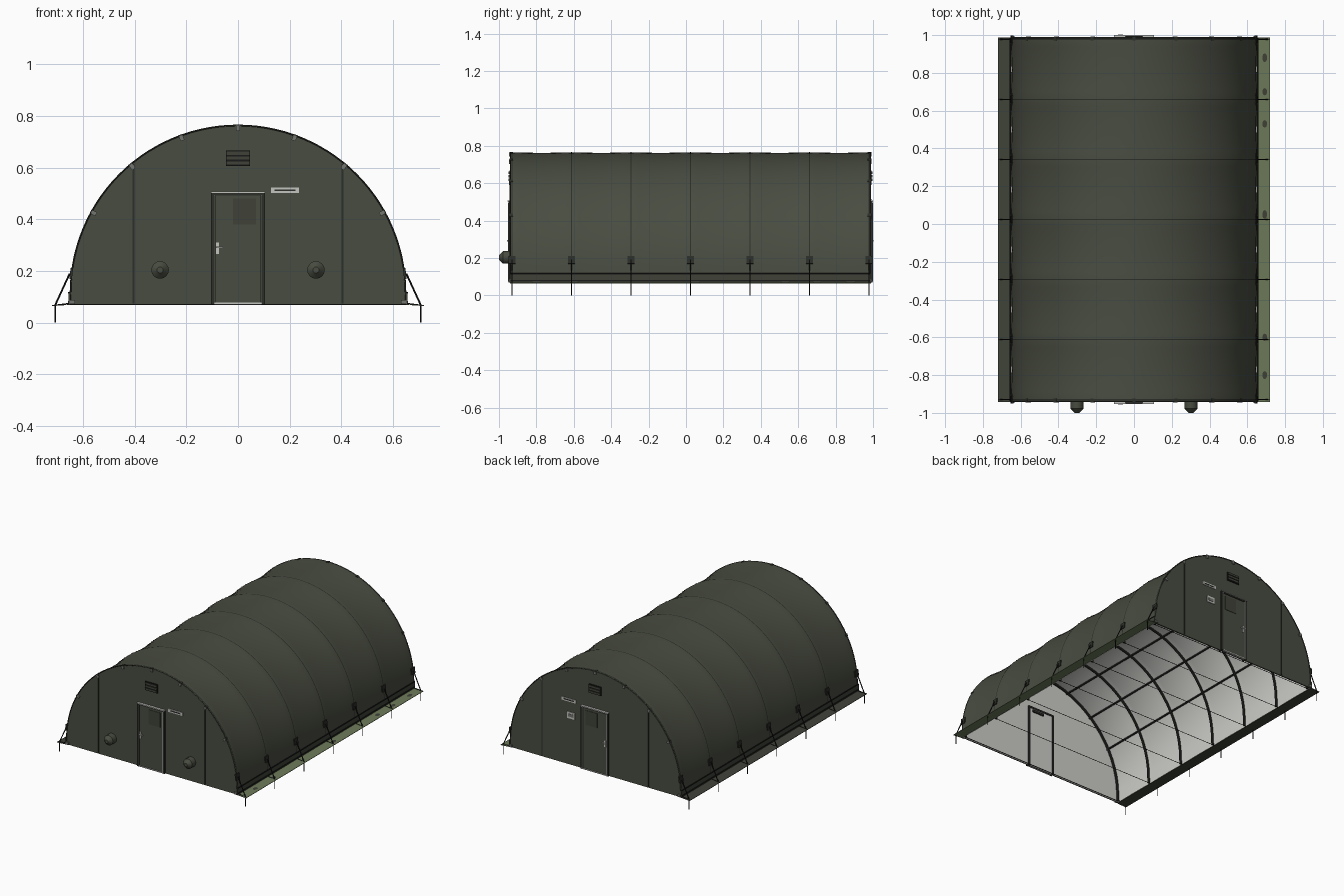
import bpy, bmesh, math, random
from mathutils import Vector

random.seed(4)
cube = bpy.data.objects.get("Cube")
if cube:
    bpy.data.objects.remove(cube, do_unlink=True)


def material(name, r, g, b):
    m = bpy.data.materials.new(name)
    m.use_nodes = True
    m.diffuse_color = (r, g, b, 1)
    bsdf = next(n for n in m.node_tree.nodes if n.type == 'BSDF_PRINCIPLED')
    bsdf.inputs["Base Color"].default_value = (r, g, b, 1)
    bsdf.inputs["Roughness"].default_value = 0.8
    return m


CANVAS = material("olive canvas", 0.066, 0.073, 0.052)
PANEL = material("dark olive panel", 0.05, 0.055, 0.04)
FRAME = material("dark frame", 0.025, 0.028, 0.022)
BLACK = material("black", 0.01, 0.01, 0.01)
LINER = material("pale liner", 0.62, 0.62, 0.59)
FLAP = material("light green", 0.15, 0.195, 0.10)
METAL = material("light metal", 0.55, 0.56, 0.53)
CLIP = material("grey clip", 0.17, 0.18, 0.16)

R, CZ, BASE = 0.65, 0.115, 0.07        # arch radius, arch centre, ground line
RIBS = [-0.93 + i * 0.318 for i in range(7)]
FRONT, BACK = -0.938, 0.985
ENDS = ((FRONT, -1, "front"), (BACK, 1, "back"))
SIDES = ((1, "left"), (-1, "right"))


def finish(name, bm, *mats, smooth=False):
    me = bpy.data.meshes.new(name)
    bm.to_mesh(me)
    bm.free()
    ob = bpy.data.objects.new(name, me)
    bpy.context.collection.objects.link(ob)
    for m in mats:
        me.materials.append(m)
    if smooth:
        bpy.context.view_layer.objects.active = ob
        bpy.ops.object.select_all(action='DESELECT')
        ob.select_set(True)
        bpy.ops.object.shade_smooth_by_angle(angle=math.radians(35))
    return ob


def box(name, centre, size, mat, tilt=0):
    bm = bmesh.new()
    bmesh.ops.create_cube(bm, size=1)
    bmesh.ops.scale(bm, vec=size, verts=bm.verts)
    ob = finish(name, bm, mat)
    ob.location = centre
    ob.rotation_euler.y = tilt
    return ob


def tube(name, points, radius, mat, sides=8):
    """Sweep a round section along a path."""
    pts = [Vector(p) for p in points]
    bm = bmesh.new()
    rings = []
    for i, p in enumerate(pts):
        d = (pts[min(i + 1, len(pts) - 1)] - pts[max(i - 1, 0)]).normalized()
        u = d.cross(Vector((0, 1, 0)) if abs(d.y) < 0.9 else Vector((1, 0, 0))).normalized()
        v = d.cross(u)
        turn = [2 * math.pi * k / sides for k in range(sides)]
        rings.append([bm.verts.new(p + radius * (math.cos(a) * u + math.sin(a) * v)) for a in turn])
    for a, b in zip(rings, rings[1:]):
        for k in range(sides):
            j = (k + 1) % sides
            bm.faces.new((a[k], a[j], b[j], b[k]))
    bm.faces.new(rings[0])
    bm.faces.new(rings[-1])
    bmesh.ops.recalc_face_normals(bm, faces=bm.faces)
    return finish(name, bm, mat, smooth=True)


def arch(offset=0, steps=56):
    """Arch outline with short upright legs, as (x, z) pairs."""
    r = R + offset
    pts = [(r * math.sin(a), CZ + r * math.cos(a))
           for a in (math.pi * (i / steps - 0.5) for i in range(steps + 1))]
    return [(-r - 0.003, BASE)] + pts + [(r + 0.003, BASE)]


def cover(name, offset, y_values, sag, mat, inward=False):
    """Fabric sheet over the arch, drawn in slightly between the ribs."""
    bm = bmesh.new()
    rows = []
    for y in y_values:
        u = ((y - RIBS[0]) / 0.318) % 1
        depth = sag * 4 * u * (1 - u)
        row = []
        for x, z in arch(offset):
            a = math.atan2(x, z - CZ)
            k = 1 - depth * (0.25 + 0.75 * abs(math.sin(2 * a)))
            row.append(bm.verts.new((x * k, y, CZ + (z - CZ) * k if z > CZ else z)))
        rows.append(row)
    for a, b in zip(rows, rows[1:]):
        for i in range(len(a) - 1):
            f = (a[i], b[i], b[i + 1], a[i + 1])
            bm.faces.new(f[::-1] if inward else f)
    return finish(name, bm, mat, smooth=True)


# Fabric cover and pale inner liner
ys = [-0.942] + [RIBS[0] + 0.318 * i / 8 for i in range(49)] + [0.99]
cover("outer_cover", 0, ys, 0.014, CANVAS)
cover("inner_liner", -0.006, ys[1:-1], 0.014, LINER, inward=True)

# Ribs inside, straps outside, straps across the ground
for i, y in enumerate(RIBS):
    inner_y = min(max(y, FRONT + 0.02), BACK - 0.02)
    tube(f"rib_{i}", [(x, inner_y, z) for x, z in arch(-0.016, 32)], 0.008, FRAME)
    cover(f"cover_strap_{i}", 0.0012, (y - 0.003, y + 0.003), 0, FRAME)
    box(f"ground_strap_{i}", (0, inner_y, BASE), (1.3, 0.003, 0.002), BLACK)

# Lengthwise poles, with clips where they meet the end walls
POLES = [math.radians(d) for d in (-61, -40, -20, 0, 20, 40, 61)]
for i, a in enumerate(POLES):
    px, pz = math.sin(a), math.cos(a)
    r = R - 0.018
    tube(f"pole_{i}", [(r * px, y, CZ + r * pz) for y in (FRONT + 0.01, BACK - 0.01)], 0.006, FRAME)
    for y, s, end in ENDS:
        r2 = R - 0.012
        box(f"{end}_clip_{i}", (r2 * px, y + s * 0.004, CZ + r2 * pz), (0.016, 0.008, 0.02), CLIP, a)
        box(f"{end}_top_clip_{i}", (R * px, y - s * 0.004, CZ + R * pz), (0.016, 0.02, 0.005), FRAME, a)

# End walls: canvas outside, liner inside
for y, s, end in ENDS:
    bm = bmesh.new()
    face = bm.faces.new([bm.verts.new((x, y, z)) for x, z in arch(-0.002)])
    ext = bmesh.ops.extrude_face_region(bm, geom=[face])
    moved = [v for v in ext["geom"] if isinstance(v, bmesh.types.BMVert)]
    bmesh.ops.translate(bm, verts=moved, vec=(0, -s * 0.008, 0))
    bmesh.ops.recalc_face_normals(bm, faces=bm.faces)
    for f in bm.faces:
        f.material_index = 1 if f.normal.y * s < -0.5 else 0
    finish(f"{end}_wall", bm, CANVAS, LINER)

    # Wall seams and edge piping
    for sx, side in SIDES:
        box(f"{end}_{side}_seam", (sx * 0.405, y + s * 0.002, 0.345), (0.007, 0.006, 0.54), FRAME)
        box(f"{end}_{side}_foot", (sx * 0.642, y + s * 0.004, 0.08), (0.02, 0.01, 0.016), CLIP)
    tube(f"{end}_piping", [(x, y, z) for x, z in arch(-0.001)], 0.003, FRAME, 6)

    # Door with frame, outside and inside
    box(f"{end}_door", (0, y + s * 0.003, 0.285), (0.18, 0.008, 0.42), CANVAS)
    box(f"{end}_door_window", (0.025, y + s * 0.008, 0.43), (0.09, 0.003, 0.1), PANEL)
    box(f"{end}_inner_door", (0, y - s * 0.011, 0.285), (0.18, 0.006, 0.42), LINER)
    for sx, side in SIDES:
        box(f"{end}_{side}_jamb", (sx * 0.098, y + s * 0.004, 0.285), (0.014, 0.016, 0.43), FRAME)
        box(f"{end}_{side}_jamb_trim", (sx * 0.092, y + s * 0.012, 0.285), (0.003, 0.003, 0.42), METAL)
        box(f"{end}_{side}_inner_jamb", (sx * 0.098, y - s * 0.012, 0.285), (0.012, 0.012, 0.43), FRAME)
    box(f"{end}_head", (0, y + s * 0.004, 0.499), (0.21, 0.016, 0.012), FRAME)
    box(f"{end}_head_trim", (0, y + s * 0.006, 0.505), (0.21, 0.02, 0.005), METAL)
    box(f"{end}_inner_head", (0, y - s * 0.012, 0.499), (0.21, 0.012, 0.012), FRAME)
    box(f"{end}_sill", (0, y + s * 0.004, 0.074), (0.2, 0.016, 0.006), METAL)
    box(f"{end}_door_closer", (0.03, y - s * 0.018, 0.475), (0.09, 0.01, 0.015), FRAME)
    box(f"{end}_lock_plate", (-0.08, y + s * 0.009, 0.288), (0.011, 0.004, 0.045), METAL)
    box(f"{end}_handle", (-0.072, y + s * 0.015, 0.292), (0.028, 0.006, 0.007), METAL)

    # Louvred vent
    box(f"{end}_vent", (0, y + s * 0.003, 0.637), (0.094, 0.008, 0.06), BLACK)
    for k in range(3):
        box(f"{end}_louvre_{k}", (0, y + s * 0.008, 0.618 + k * 0.019), (0.088, 0.006, 0.012), PANEL)

    # Name plate
    px = 0.182 if s < 0 else 0.2
    box(f"{end}_plate", (px, y + s * 0.002, 0.513), (0.108, 0.004, 0.022), METAL)
    box(f"{end}_plate_bar", (px, y + s * 0.004, 0.513), (0.08, 0.003, 0.007), FRAME)
box("back_notice", (0.185, BACK + 0.002, 0.41), (0.06, 0.004, 0.045), METAL)
box("back_notice_bar", (0.185, BACK + 0.004, 0.41), (0.04, 0.003, 0.02), CLIP)

# Round duct stubs on the front wall
for sx, side in SIDES:
    bm = bmesh.new()
    for r1, r2, y1, y2 in ((0.034, 0.034, -0.935, -0.978), (0.034, 0.012, -0.978, -1.0)):
        res = bmesh.ops.create_cone(bm, cap_ends=True, segments=16, radius1=r1, radius2=r2, depth=y1 - y2)
        for v in res["verts"]:
            x, y, z = v.co
            v.co = (sx * 0.302 + x, (y1 + y2) / 2 - z, 0.204 + y)
    bmesh.ops.recalc_face_normals(bm, faces=bm.faces)
    finish(f"{side}_duct", bm, CANVAS, smooth=True)

# Side skirts, rails, ground flaps, anchors
MID, LENGTH = (FRONT + BACK) / 2, 1.93
for sx, side in SIDES:
    box(f"{side}_skirt", (sx * 0.654, MID, 0.092), (0.006, LENGTH, 0.046), PANEL)
    for z, r in ((0.115, 0.004), (0.08, 0.004)):
        tube(f"{side}_rail", [(sx * 0.656, y, z) for y in (FRONT, BACK)], r, BLACK, 6)
    box(f"{side}_flap", (sx * 0.686, MID, 0.068), (0.07, LENGTH, 0.003),
        FLAP if sx > 0 else PANEL, sx * 0.07)
    for i, y in enumerate(RIBS):
        box(f"{side}_anchor_patch_{i}", (sx * 0.646, y, 0.19), (0.01, 0.038, 0.042), FRAME, -sx * 0.115)
        tube(f"{side}_guy_{i}", [(sx * 0.652, y, 0.19), (sx * 0.708, y, 0.068)], 0.0035, BLACK, 6)
        tube(f"{side}_tie_{i}", [(sx * 0.652, y, 0.075), (sx * 0.72, y, 0.066)], 0.002, BLACK, 6)
        tube(f"{side}_stake_{i}", [(sx * 0.708, y, 0.07), (sx * 0.708, y, 0)], 0.0025, BLACK, 6)

# Worn patches on the pale flap
for i, y in enumerate((-0.8, -0.6, 0.05, 0.53, 0.7, 0.88)):
    bm = bmesh.new()
    bmesh.ops.create_circle(bm, cap_ends=True, segments=10, radius=1)
    bmesh.ops.scale(bm, vec=(0.013, random.uniform(0.018, 0.032), 1), verts=bm.verts)
    ob = finish(f"flap_patch_{i}", bm, PANEL)
    ob.location = (0.692, y, 0.0705)
    ob.rotation_euler.y = 0.07
